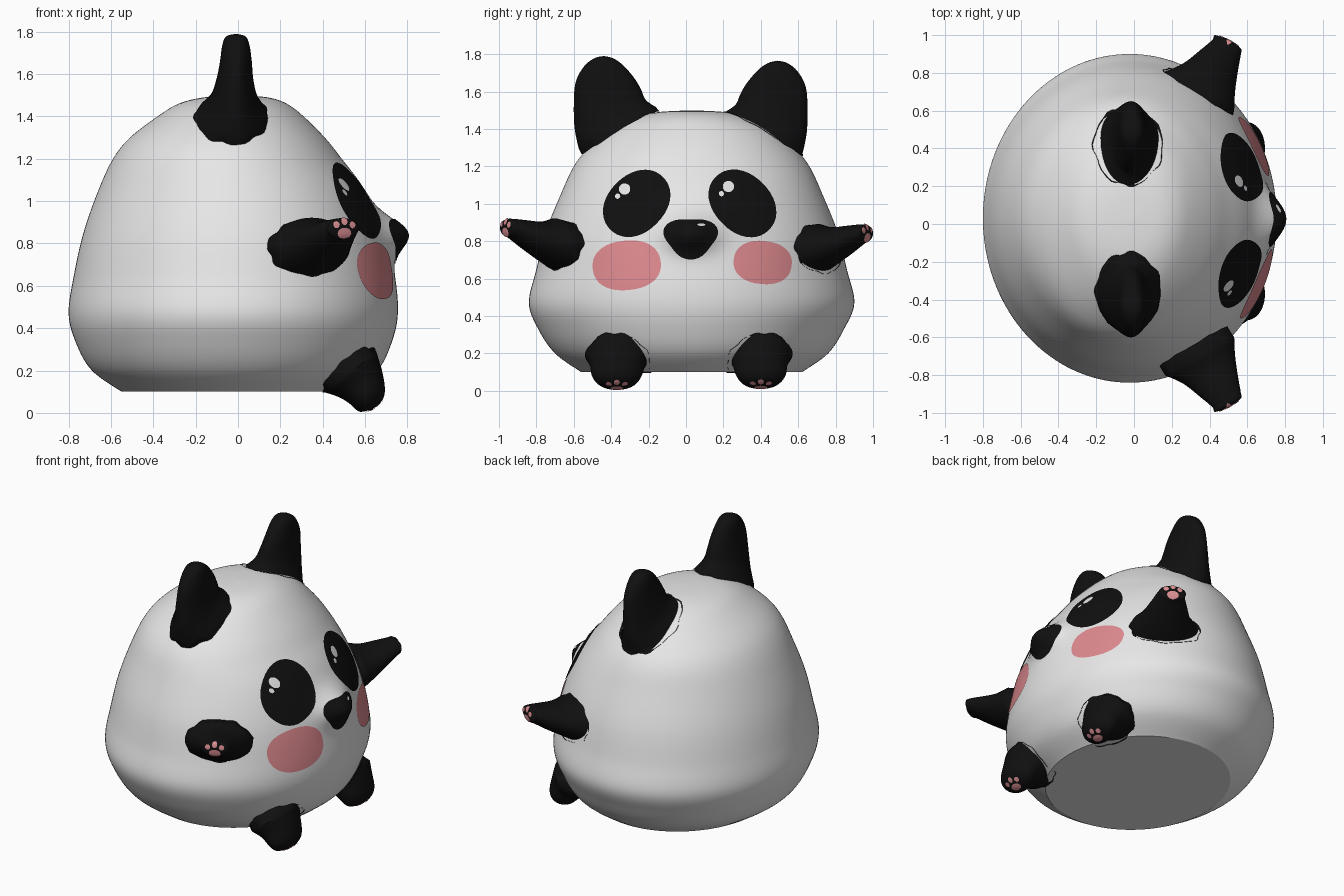
import bpy, bmesh, math
from mathutils import Vector as V
from mathutils.bvhtree import BVHTree

if "Cube" in bpy.data.objects:
    bpy.data.objects.remove(bpy.data.objects["Cube"])


def material(name, rgb):
    m = bpy.data.materials.new(name)
    m.diffuse_color = (*rgb, 1)
    m.use_nodes = True
    m.node_tree.nodes["Principled BSDF"].inputs["Base Color"].default_value = m.diffuse_color
    return m


WHITE = material("soft white", (0.82, 0.82, 0.82))
BLACK = material("black", (0.005, 0.005, 0.005))
CHEEK = material("blush pink", (0.72, 0.25, 0.27))
PAD = material("paw pink", (0.75, 0.29, 0.31))


def spline(rows, n):
    """Catmull-Rom interpolation of number rows"""
    out = []
    for i in range(len(rows) - 1):
        a, b, c, d = (rows[max(i - 1, 0)], rows[i], rows[i + 1], rows[min(i + 2, len(rows) - 1)])
        for k in range(n):
            t = k / n
            out.append([0.5 * (2 * q + (r - p) * t + (2 * p - 5 * q + 4 * r - s) * t * t
                               + (3 * q - p - 3 * r + s) * t ** 3) for p, q, r, s in zip(a, b, c, d)])
    out.append(list(rows[-1]))
    return out


def finish(name, bm, mat, sharp=50):
    me = bpy.data.meshes.new(name)
    bm.to_mesh(me)
    bm.free()
    me.materials.append(mat)
    me.shade_smooth()
    me.set_sharp_from_angle(angle=math.radians(sharp))
    ob = bpy.data.objects.new(name, me)
    bpy.context.collection.objects.link(ob)
    return ob


def loft(name, rings, mat, cap=False, sharp=50):
    """Skin closed rings of points; returns a BVH tree of the surface"""
    bm = bmesh.new()
    loops = [[bm.verts.new(p) for p in r] for r in rings]
    n = len(loops[0])
    for a, b in zip(loops, loops[1:]):
        for i in range(n):
            j = (i + 1) % n
            bm.faces.new((a[i], a[j], b[j], b[i]))
    if cap:
        bm.faces.new(loops[0][::-1])
    bmesh.ops.remove_doubles(bm, verts=bm.verts, dist=1e-5)
    bmesh.ops.recalc_face_normals(bm, faces=bm.faces)
    tree = BVHTree.FromBMesh(bm)
    finish(name, bm, mat, sharp)
    return tree


def patch(name, tree, origin, u, v, shape, mat, lift=0.005, rings=8, n=40):
    """Thin coloured plate projected on a surface along u x v"""
    o, u, v = V(origin), V(u).normalized(), V(v).normalized()
    d = u.cross(v)
    bm = bmesh.new()

    def put(a, b):
        s = o + u * a + v * b
        hit, nor, _, _ = tree.ray_cast(s, -d)
        if hit is None:
            hit, nor, _, _ = tree.find_nearest(s - d * 0.5)
        if nor.dot(d) < 0:
            nor = -nor
        return bm.verts.new(hit + nor * lift)

    mid = put(0, 0)
    prev = None
    for r in range(1, rings + 1):
        cur = []
        for i in range(n):
            a, b = shape(math.tau * i / n)
            cur.append(put(a * r / rings, b * r / rings))
        for i in range(n):
            j = (i + 1) % n
            bm.faces.new((mid, cur[i], cur[j]) if prev is None else (prev[i], cur[i], cur[j], prev[j]))
        prev = cur
    finish(name, bm, mat, 180)


def oval(a, b, tilt=0.0, power=1.0):
    def f(t):
        c, s = math.cos(t), math.sin(t)
        x, y = a * math.copysign(abs(c) ** power, c), b * math.copysign(abs(s) ** power, s)
        return x * math.cos(tilt) - y * math.sin(tilt), x * math.sin(tilt) + y * math.cos(tilt)
    return f


# Body: stacked ovals (z, back x, front x, min y, max y) with a snout bump
profile = [(.10, -.55, .54, -.56, .62), (.20, -.69, .66, -.70, .76), (.33, -.765, .725, -.79, .845),
           (.47, -.80, .755, -.84, .90), (.65, -.775, .74, -.80, .86), (.85, -.73, .69, -.75, .81),
           (1.05, -.66, .60, -.67, .73), (1.20, -.59, .49, -.60, .66), (1.30, -.51, .41, -.52, .58),
           (1.40, -.38, .31, -.40, .47), (1.46, -.28, .23, -.28, .34), (1.49, -.16, .14, -.15, .21),
           (1.50, 0, 0, .03, .03)]
body_rings = []
for z, x0, x1, y0, y1 in spline(profile, 8):
    ring = []
    for i in range(144):
        t = math.tau * i / 144
        x = (x0 + x1) / 2 + (x1 - x0) / 2 * math.cos(t)
        y = (y0 + y1) / 2 + (y1 - y0) / 2 * math.sin(t)
        if x > 0:
            x += 0.112 * math.exp(-((z - .85) / .066) ** 2 / 2 - ((y - .025) / .1) ** 2 / 2)
        ring.append(V((x, y, z)))
    body_rings.append(ring)
body = loft("body", body_rings, WHITE, cap=True, sharp=30)


def limb(name, rows, side, shift):
    """Rows: two end points and a half-width vector of each oval; first ring hugs the body"""
    rings = []
    for k, r in enumerate(spline(rows, 5)):
        p, q, w = V(r[0:3]), V(r[3:6]), V(r[6:9])
        ring = []
        for i in range(48):
            t = math.tau * i / 48
            wob = 1 + (0.035 * math.sin(7 * t) + 0.02 * math.sin(12 * t + 1) if k == 0 else 0)
            c = (p + q) / 2 + ((q - p) / 2 * math.cos(t) + w * math.sin(t)) * wob
            c.y *= -side
            c += V(shift)
            if k == 0:
                hit, nor, _, _ = body.find_nearest(c)
                c = hit + nor * 0.004
            ring.append(c)
        rings.append(ring)
    return loft(name, rings, BLACK)


def paw_pads(name, tree, tip, d, up):
    """One large pad and three toe pads on a paw tip"""
    d = V(d).normalized()
    u = V(up).cross(d).normalized()
    v = d.cross(u)
    for i, (a, b, ra, rb) in enumerate([(0, -.022, .036, .024), (-.042, .016, .016, .016),
                                        (0, .032, .016, .018), (.042, .016, .016, .016)]):
        patch(f"{name}_{i}", tree, V(tip) + d * 0.4 + u * a + v * b, u, v, oval(ra, rb), PAD, 0.004, 3, 16)


ear = [(-.03, -.57, 1.28, -.03, -.15, 1.51, .175, 0, 0), (-.02, -.595, 1.40, -.02, -.215, 1.555, .115, 0, 0),
       (-.015, -.60, 1.53, -.015, -.24, 1.61, .088, 0, 0), (-.01, -.59, 1.65, -.01, -.275, 1.67, .075, 0, 0),
       (-.01, -.545, 1.735, -.01, -.335, 1.74, .064, 0, 0), (-.01, -.49, 1.778, -.01, -.39, 1.778, .045, 0, 0),
       (-.01, -.44, 1.79, -.01, -.44, 1.79, 0, 0, 0)]
arm = [(.15, -.79, .785, .53, -.58, .785, 0, 0, .14), (.26, -.84, .80, .535, -.69, .80, 0, 0, .105),
       (.35, -.91, .835, .55, -.80, .835, 0, 0, .078), (.415, -.965, .865, .565, -.885, .865, 0, 0, .055),
       (.43, -.99, .872, .565, -.92, .872, 0, 0, .042), (.50, -.965, .875, .50, -.965, .875, 0, 0, 0)]
leg = [(.40, -.36, .10, .65, -.36, .30, 0, .185, 0), (.475, -.365, .075, .675, -.365, .215, 0, .15, 0),
       (.525, -.37, .045, .692, -.37, .13, 0, .135, 0), (.555, -.37, .017, .69, -.37, .08, 0, .11, 0),
       (.58, -.37, .005, .67, -.37, .045, 0, .07, 0), (.63, -.37, .015, .63, -.37, .015, 0, 0, 0)]

# Ears, arms and legs on both sides
for side, label in ((-1, "right"), (1, "left")):
    far = side > 0
    limb(label + "_ear", ear, side, (0, .05, -.025) if far else (0, 0, 0))
    arm_tree = limb(label + "_arm", arm, side, (0, .01, -.03) if far else (0, -.005, 0))
    paw_pads(label + "_arm_pad", arm_tree, (.495, side * .95, .84 if far else .87), (.4, side * .88, .1), (0, 0, 1))
    leg_tree = limb(label + "_leg", leg, side, (0, .03, .005) if far else (0, 0, 0))
    paw_pads(label + "_leg_pad", leg_tree, (.635, .40 if far else -.37, .04), (.65, 0, -.75), (.75, 0, .65))


def face(name, y, z, shape, mat, lift=0.005):
    patch(name, body, (2, y, z), (0, 1, 0), (0, 0, 1), shape, mat, lift)


# Face: eyes, highlights, cheeks and nose
face("right_eye", -.262, 1.0, oval(.198, .152, math.radians(45), .95), BLACK)
face("left_eye", .30, 1.0, oval(.200, .152, math.radians(135), .95), BLACK)
for label, y, z in (("right", -.325, 1.075), ("left", .225, 1.088)):
    face(label + "_eye_highlight", y, z, oval(.03, .03), WHITE, .008)
    face(label + "_eye_glint", y - .037, z - .038, oval(.014, .014), WHITE, .008)
face("right_cheek", -.315, .67, oval(.182, .132, .1, .88), CHEEK)
face("left_cheek", .408, .685, oval(.155, .115, -.1, .88), CHEEK)


def nose_shape(t):
    r = 1 + 0.12 * math.cos(3 * (t + math.pi / 2))
    return .137 * r * math.cos(t), .105 * r * math.sin(t)


face("nose", .025, .82, nose_shape, BLACK)
face("nose_highlight", .08, .883, oval(.02, .007), WHITE, .008)
